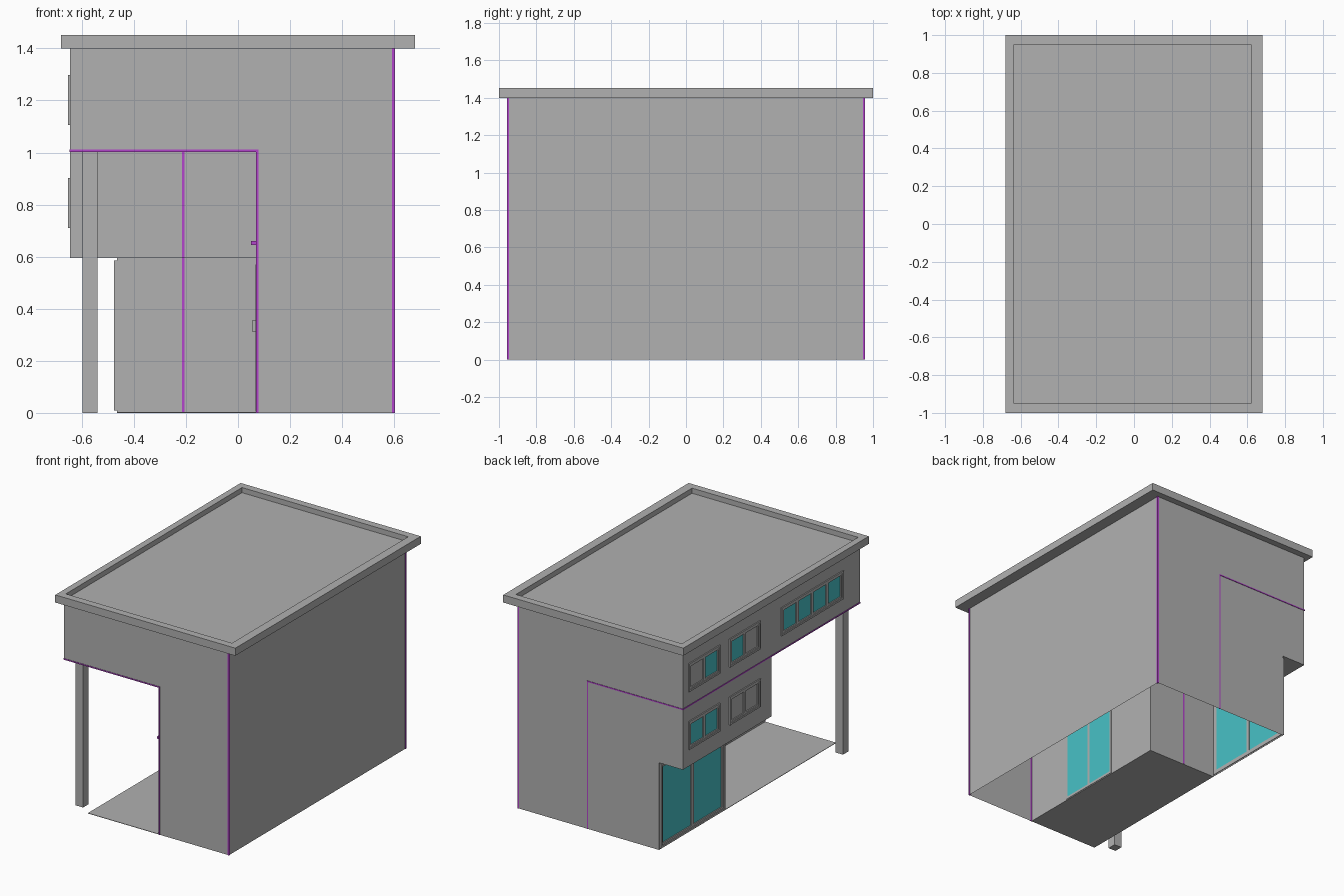
import bpy, bmesh

if "Cube" in bpy.data.objects:
    bpy.data.objects.remove(bpy.data.objects["Cube"])


def material(name, color):
    m = bpy.data.materials.new(name)
    m.diffuse_color = color
    m.use_nodes = True
    m.node_tree.nodes["Principled BSDF"].inputs["Base Color"].default_value = m.diffuse_color
    return m


GREY = material("grey_render", (0.44, 0.44, 0.44, 1))
GLASS = material("glass", (0.065, 0.54, 0.57, 1))
PURPLE = material("purple_trim", (0.45, 0.06, 0.6, 1))


def finish(name, bm, mat=GREY):
    me = bpy.data.meshes.new(name)
    bm.to_mesh(me)
    bm.free()
    ob = bpy.data.objects.new(name, me)
    bpy.context.collection.objects.link(ob)
    me.materials.append(mat)
    return ob


def add_box(bm, x0, x1, y0, y1, z0, z1):
    vs = bmesh.ops.create_cube(bm, size=1)["verts"]
    for v in vs:
        v.co.x = x1 if v.co.x > 0 else x0
        v.co.y = y1 if v.co.y > 0 else y0
        v.co.z = z1 if v.co.z > 0 else z0


def box(name, dims, mat=GREY):
    bm = bmesh.new()
    add_box(bm, *dims)
    return finish(name, bm, mat)


def panel(name, axis, pos, rect, holes=(), positive=True, mat=GREY):
    """Flat sheet normal to an axis, with rectangular openings (u0, u1, v0, v1)."""
    us = sorted({rect[0], rect[1]} | {h[i] for h in holes for i in (0, 1)})
    vs = sorted({rect[2], rect[3]} | {h[i] for h in holes for i in (2, 3)})
    bm = bmesh.new()

    def point(u, v):
        p = {"x": (pos, u, v), "y": (u, pos, v), "z": (u, v, pos)}[axis]
        return bm.verts.new(p)

    for u0, u1 in zip(us, us[1:]):
        for v0, v1 in zip(vs, vs[1:]):
            u, v = (u0 + u1) / 2, (v0 + v1) / 2
            if any(h[0] < u < h[1] and h[2] < v < h[3] for h in holes):
                continue
            f = bm.faces.new([point(u0, v0), point(u1, v0), point(u1, v1), point(u0, v1)])
            f.normal_update()
            if (sum(f.normal) > 0) != positive:
                f.normal_flip()
    bmesh.ops.remove_doubles(bm, verts=bm.verts, dist=1e-5)
    return finish(name, bm, mat)


def ring(bm, x0, x1, y0, y1, z0, z1, w):
    add_box(bm, x0, x1, y0, y0 + w, z0, z1)
    add_box(bm, x0, x1, y1 - w, y1, z0, z1)
    add_box(bm, x0, x1, y0 + w, y1 - w, z0, z0 + w)
    add_box(bm, x0, x1, y0 + w, y1 - w, z1 - w, z1)


def window(name, x, rect, lit, out=0.008, back=0.01, w=0.012):
    """Outer frame, one sash per pane, glass (lit = coloured pane), facing -x."""
    y0, y1, z0, z1 = rect
    bm = bmesh.new()
    ring(bm, x - out, x + back, y0, y1, z0, z1, w)
    step = (y1 - y0 - 2 * w) / len(lit)
    for i, coloured in enumerate(lit):
        a = y0 + w + i * step
        b = a + step
        ring(bm, x - out * 0.5, x + back * 0.7, a, b, z0 + w, z1 - w, w)
        panel(f"{name}_pane_{i}", "x", x + back * 0.3,
              (a + w, b - w, z0 + 2 * w, z1 - 2 * w),
              positive=False, mat=GLASS if coloured else GREY)
    finish(name + "_frame", bm)


# Key dimensions
L, R, Y = -0.645, 0.6, 0.955
IN, DOOR = -0.465, 0.07
MID, UP, TOP = 0.595, 1.005, 1.4

# Left-side windows and doors
windows = [
    ("upper_window_rear", (0.56, 0.895, 1.105, 1.297), (1, 0)),
    ("upper_window_middle", (0.125, 0.455, 1.105, 1.297), (0, 1)),
    ("upper_window_strip", (-0.77, -0.105, 1.105, 1.297), (1, 1, 1, 1)),
    ("lower_window_rear", (0.56, 0.895, 0.71, 0.902), (1, 1)),
    ("lower_window_middle", (0.125, 0.455, 0.71, 0.902), (0, 0)),
]
for name, rect, lit in windows:
    window(name, L, rect, lit)
side_door = (0.255, 0.95, 0.01, 0.585)
patio_door = (-0.605, -0.145, 0.006, 0.57)
window("side_door", IN, side_door, (1, 1), out=0.012, back=0.004, w=0.014)
window("patio_door", DOOR, patio_door, (1, 1), out=0.003, back=0.003, w=0.009)

# Walls
panel("right_wall", "x", R, (-Y, Y, 0, TOP))
panel("front_wall", "y", -Y, (L, R, 0, TOP), [(L, DOOR, 0, UP)], False)
panel("back_wall", "y", Y, (L, R, 0, TOP), [(L, IN, 0, MID)])
panel("left_wall", "x", L, (-Y, Y, MID, TOP),
      [(-Y, 0, MID, UP)] + [r for _, r, _ in windows], False)
panel("ground_floor_left_wall", "x", IN, (0.25, Y, 0, MID), [side_door], False)
panel("patio_side_wall", "x", DOOR, (-Y, 0.25, 0, UP), [patio_door, (0, 0.25, MID, UP)], False)
panel("patio_rear_wall", "y", 0.25, (IN, DOOR, 0, MID), (), False)
panel("middle_floor_front_wall", "y", 0, (L, DOOR, MID, UP), (), False)

# Soffits under the overhangs
panel("upper_soffit", "z", UP, (L, DOOR, -Y, 0), (), False)
panel("middle_soffit", "z", MID, (L, DOOR, 0, Y), [(IN, DOOR, 0.25, Y)], False)

# Patio floor, post and door fittings
box("patio_floor", (IN, DOOR, -Y, 0.25, 0, 0.003))
box("corner_post", (-0.597, -0.54, -0.9, -0.84, 0, UP))
box("patio_door_handle", (0.056, DOOR, -0.39, -0.375, 0.31, 0.357))
box("wall_lamp", (0.05, DOOR, -0.945, -0.925, 0.645, 0.66), PURPLE)

# Roof slab with a raised rim
bm = bmesh.new()
add_box(bm, -0.68, 0.68, -1, 1, TOP, 1.452)
bm.normal_update()
top = max(bm.faces, key=lambda f: f.calc_center_median().z)
bmesh.ops.inset_region(bm, faces=[top], thickness=0.05)
low = bmesh.ops.extrude_discrete_faces(bm, faces=[top])["faces"][0]
for v in bm.verts:
    if abs(v.co.x) < 0.679:
        v.co.x = 0.62 if v.co.x > 0 else -0.635
        v.co.y = 0.95 if v.co.y > 0 else -0.95
bmesh.ops.translate(bm, verts=low.verts, vec=(0, 0, -0.035))
bmesh.ops.recalc_face_normals(bm, faces=bm.faces)
finish("roof", bm)

# Purple trim on corners and floor lines
t = 0.003
for s, side in ((-1, "front"), (1, "back")):
    ya, yb = sorted((s * (Y + t), s * (Y - 0.008)))
    box(side + "_corner_trim", (R - 0.009, R + t, ya, yb, 0, TOP), PURPLE)
    ya, yb = sorted((s * (Y + t), s * (Y - t)))
    box(side + "_floor_trim", (L - t, DOOR, ya, yb, UP - 0.002, UP + 0.006), PURPLE)
    w = 0.009 if s < 0 else 0.006
    box(side + "_upright_trim", (DOOR, DOOR + w, ya, yb, 0, UP + 0.006), PURPLE)
box("left_floor_trim", (L - t, L + t, -Y, Y, UP - 0.002, UP + 0.006), PURPLE)
box("patio_rear_trim", (-0.215, -0.206, 0.25 - t, 0.25 + t, 0.003, MID), PURPLE)
box("middle_floor_trim", (-0.215, -0.206, -t, t, MID, UP), PURPLE)
